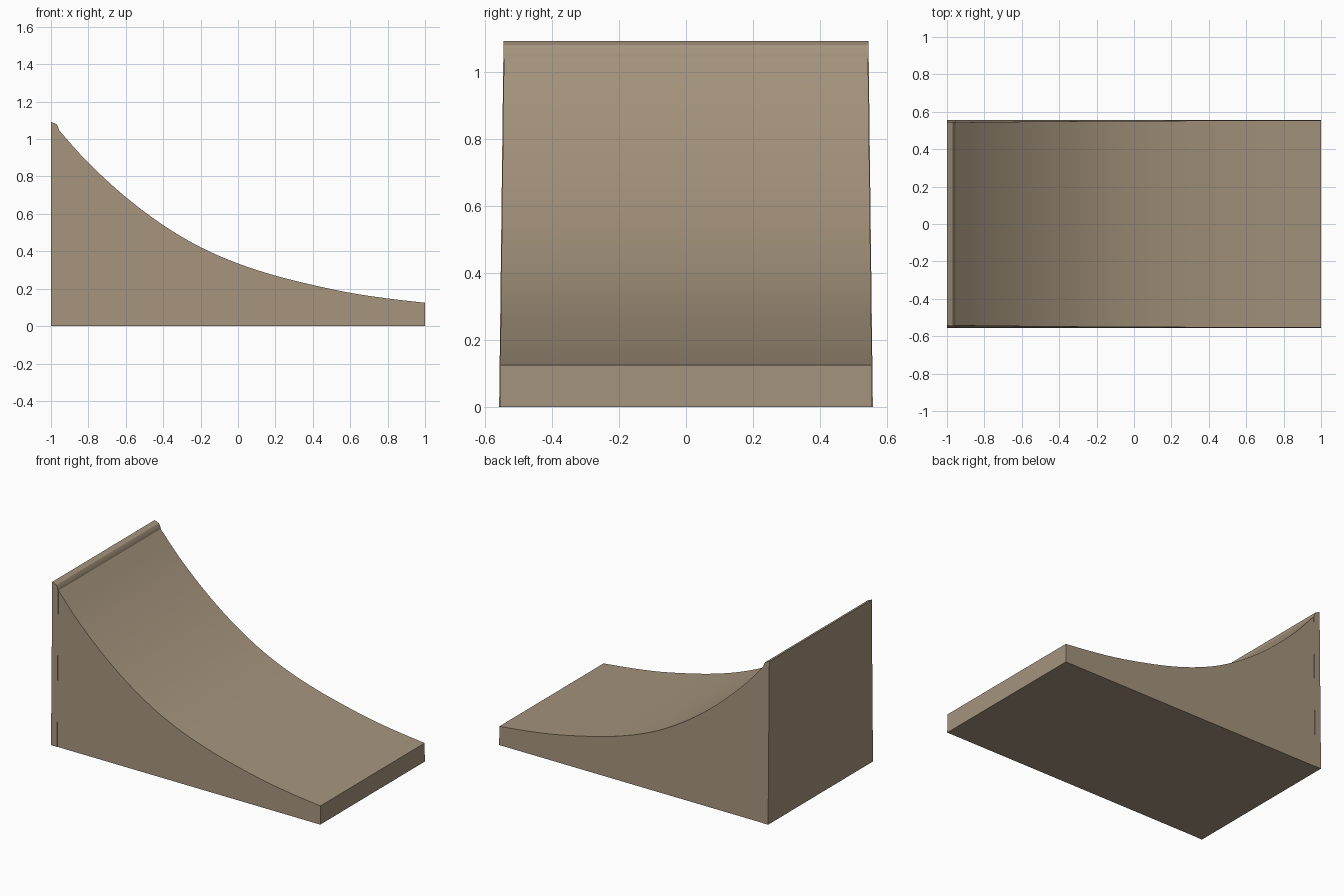
import bpy, bmesh, math
from mathutils import Vector

if "Cube" in bpy.data.objects:
    bpy.data.objects.remove(bpy.data.objects["Cube"])

tan = bpy.data.materials.new("weathered tan")
tan.diffuse_color = (0.376, 0.296, 0.205, 1)
tan.use_nodes = True
tan.node_tree.nodes["Principled BSDF"].inputs["Base Color"].default_value = tan.diffuse_color


def half_width(z, inset):
    # sides lean in slightly towards the top
    return 0.557 - 0.013 * z / 1.09 - inset


def extrude_profile(name, profile, inset):
    """Extrude an x-z outline across y with the sides leaning in."""
    bm = bmesh.new()
    rings = []
    for side in (-1, 1):
        rings.append([bm.verts.new((x, side * half_width(z, inset), z)) for x, z in profile])
    near, far = rings
    bm.faces.new(near)
    bm.faces.new(far[::-1])
    n = len(profile)
    for i in range(n):
        j = (i + 1) % n
        bm.faces.new((near[i], far[i], far[j], near[j]))
    bmesh.ops.recalc_face_normals(bm, faces=bm.faces)
    mesh = bpy.data.meshes.new(name)
    bm.to_mesh(mesh)
    bm.free()
    mesh.materials.append(tan)
    ob = bpy.data.objects.new(name, mesh)
    bpy.context.collection.objects.link(ob)
    bpy.ops.object.select_all(action='DESELECT')
    ob.select_set(True)
    bpy.context.view_layer.objects.active = ob
    bpy.ops.object.shade_smooth_by_angle(angle=math.radians(25))
    return ob


def smooth_path(points, steps=4):
    """Catmull-Rom curve through the points."""
    p = [Vector(q) for q in points]
    p = [2 * p[0] - p[1]] + p + [2 * p[-1] - p[-2]]
    out = []
    for a, b, c, d in zip(p, p[1:], p[2:], p[3:]):
        for k in range(steps):
            t = k / steps
            out.append(0.5 * (2 * b + (c - a) * t + (2 * a - 5 * b + 4 * c - d) * t * t
                              + (3 * b - a - 3 * c + d) * t ** 3))
    out.append(p[-2])
    return [tuple(q) for q in out]


# Curved riding surface and body
curve = smooth_path([(-0.955, 1.045), (-0.8, 0.873), (-0.6, 0.69), (-0.4, 0.54), (-0.2, 0.422),
                     (0, 0.335), (0.2, 0.27), (0.4, 0.22), (0.6, 0.178), (0.8, 0.148), (1, 0.125)])
extrude_profile("ramp_body", [(-0.955, 0)] + curve + [(1, 0)], 0.002)

# Upright back panel with a rounded lip
extrude_profile("back_panel", [(-1, 0), (-1, 1.092), (-0.985, 1.086), (-0.97, 1.079),
                               (-0.962, 1.066), (-0.955, 1.045), (-0.955, 0)], 0.0)
